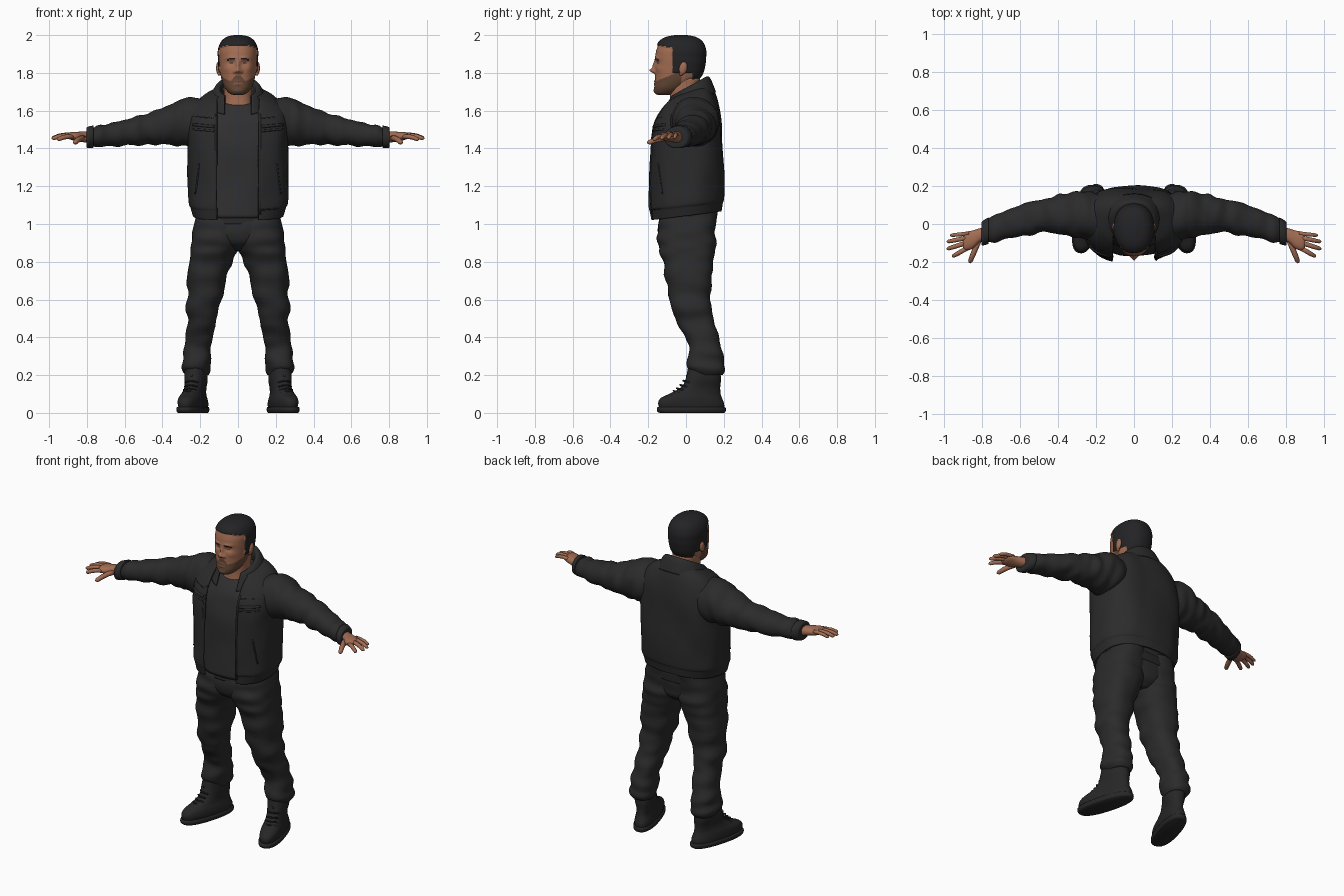
import bpy, bmesh, math
from mathutils import Vector, Matrix, noise
from mathutils.bvhtree import BVHTree

if "Cube" in bpy.data.objects:
    bpy.data.objects.remove(bpy.data.objects["Cube"])


def material(name, *rgb):
    mat = bpy.data.materials.new(name)
    mat.use_nodes = True
    mat.diffuse_color = (*rgb, 1)
    mat.node_tree.nodes["Principled BSDF"].inputs["Base Color"].default_value = (*rgb, 1)
    return mat


CLOTH = material("dark cloth", .024, .024, .025)
SHIRT = material("shirt grey", .029, .029, .031)
LEATHER = material("boot leather", .02, .02, .02)
SKIN = material("skin", .36, .15, .085)
HAIR = material("dark hair", .017, .017, .019)
BEARD = material("beard brown", .13, .065, .036)
LIPS = material("lips", .22, .085, .055)


def add_mirror(obj):
    mod = obj.modifiers.new("Mirror", "MIRROR")
    mod.use_mirror_merge = False


def build(name, rings, mat, closed=True, mirror=False, matrix=None):
    """Bridge a list of point rings into a smooth skin."""
    bm = bmesh.new()
    loops = [[bm.verts.new(p) for p in ring] for ring in rings]
    n = len(loops[0])
    for low, high in zip(loops, loops[1:]):
        for i in range(n if closed else n - 1):
            j = (i + 1) % n
            bm.faces.new((low[i], low[j], high[j], high[i]))
    if closed:
        bm.faces.new(loops[0][::-1])
        bm.faces.new(loops[-1])
    bmesh.ops.recalc_face_normals(bm, faces=bm.faces)
    if matrix:
        bm.transform(matrix)
    for f in bm.faces:
        f.smooth = True
    mesh = bpy.data.meshes.new(name)
    bm.to_mesh(mesh)
    bm.free()
    mesh.materials.append(mat)
    obj = bpy.data.objects.new(name, mesh)
    bpy.context.collection.objects.link(obj)
    if mirror:
        add_mirror(obj)
    return obj


def smooth_rows(rows, steps):
    """Catmull-Rom interpolation of section rows."""
    out = []
    for i in range(len(rows) - 1):
        quad = (rows[max(i - 1, 0)], rows[i], rows[i + 1], rows[min(i + 2, len(rows) - 1)])
        for s in range(steps):
            t = s / steps
            out.append([b + t / 2 * (c - a + t * (2*a - 5*b + 4*c - d + t * (3*(b - c) + d - a)))
                        for a, b, c, d in zip(*quad)])
    return out + [list(rows[-1])]


def loft(name, rows, mat, axis="z", n=48, steps=6, power=2.4, gap=0, fold=0, stretch=(6, 6, 16), **kw):
    """Rows hold: position, low and high bounds of both section axes, tilt."""
    rings = []
    for t, a0, a1, b0, b1, tilt in smooth_rows(rows, steps):
        ra, rb = (a1 - a0) / 2, (b1 - b0) / 2
        start, count = 0, n
        if gap:
            start = -math.acos(min(gap / ra, .8) ** (power / 2))
            count = n - 1
        span = math.pi - 2 * start if gap else math.tau
        ring = []
        for i in range(n):
            ang = start + span * i / count
            c, s = math.cos(ang), math.sin(ang)
            ca = math.copysign(abs(c) ** (2 / power), c)
            sb = math.copysign(abs(s) ** (2 / power), s)
            a, b = (a0 + a1) / 2 + ra * ca, (b0 + b1) / 2 + rb * sb
            p = Vector((a, b, t + tilt * b)) if axis == "z" else Vector((t, a, b))
            if fold:
                d = fold * noise.noise(Vector(x * k for x, k in zip(p, stretch)))
                p += d * (Vector((ca, sb, 0)) if axis == "z" else Vector((0, ca, sb)))
            ring.append(p)
        rings.append(ring)
    return build(name, rings, mat, closed=not gap, **kw)


def sym(rows):
    return [(z, -w, w, *rest) for z, w, *rest in rows]


def level(rows):
    return [(*r, 0) for r in rows]


def tube(name, pts, radii, mat, n=12, **kw):
    pts = [Vector(p) for p in pts]
    rings = []
    for i, (p, r) in enumerate(zip(pts, radii)):
        d = (pts[min(i + 1, len(pts) - 1)] - pts[max(i - 1, 0)]).normalized()
        u = d.cross(Vector((.1, .2, 1)) if abs(d.z) < .8 else Vector((0, 1, 0))).normalized()
        v = d.cross(u)
        rings.append([p + r * (u * math.cos(math.tau * k / n) + v * math.sin(math.tau * k / n))
                      for k in range(n)])
    return build(name, rings, mat, **kw)


# Trousers
loft("trouser_legs", level([
    (1.07, 0, .225, -.12, .16), (.95, -.01, .238, -.155, .158), (.87, .0, .255, -.142, .155),
    (.8, .035, .264, -.125, .145), (.6, .083, .268, -.085, .13), (.47, .115, .27, -.04, .152),
    (.35, .135, .285, .01, .186), (.26, .145, .296, .012, .205), (.225, .15, .292, .02, .205),
    (.2, .155, .275, .04, .19)]), CLOTH, fold=.016, steps=8, mirror=True)
loft("trouser_seat", sym(level([
    (.86, .05, -.07, .1), (.9, .14, -.13, .14), (.97, .215, -.15, .15), (1.1, .215, -.12, .155)])), CLOTH, fold=.008)
loft("belt", sym(level([(1.0, .222, -.146, .158), (1.05, .222, -.14, .158)])), LEATHER)

# Boots, toes turned outwards
turn = Matrix.Translation((.237, .035, 0)) @ Matrix.Rotation(math.radians(16), 4, "Z")
loft("boot_uppers", level([
    (.02, -.058, .058, -.185, .17), (.05, -.062, .062, -.19, .17), (.08, -.058, .058, -.17, .162),
    (.105, -.052, .052, -.115, .155), (.14, -.05, .05, -.055, .15), (.19, -.055, .055, -.035, .152),
    (.26, -.055, .055, -.02, .15)]), LEATHER, fold=.006, matrix=turn, mirror=True)
loft("boot_soles", level([
    (0, -.06, .06, -.18, .172), (.008, -.066, .066, -.193, .18), (.028, -.066, .066, -.194, .18),
    (.032, -.058, .058, -.18, .17)]), LEATHER, steps=2, matrix=turn, mirror=True)
for k in range(5):
    y, z = -.105 + .018 * k, .117 + .02 * k - .002 * k * (4 - k)
    tube(f"boot_lace_{k + 1}", [(-.035, y + .025, z - .01), (0, y, z), (.035, y + .025, z - .01)],
         [.005] * 3, LEATHER, n=6, matrix=turn, mirror=True)

# Shirt under the jacket
loft("shirt", sym([
    (1.04, .21, -.165, .15, .05), (1.2, .225, -.165, .16, 0), (1.4, .23, -.165, .165, 0),
    (1.52, .22, -.148, .16, 0), (1.6, .17, -.12, .14, .15), (1.66, .095, -.088, .1, .35)]),
    SHIRT, fold=.008, stretch=(9, 9, 6))

# Open jacket shell
jacket = loft("jacket_body", sym([
    (1.045, .232, -.186, .178, .13), (1.09, .246, -.192, .185, .12), (1.12, .256, -.196, .192, .1),
    (1.25, .256, -.192, .195, .05), (1.4, .258, -.188, .193, 0), (1.52, .262, -.172, .185, 0),
    (1.6, .25, -.14, .168, .08), (1.66, .19, -.105, .142, .22), (1.69, .12, -.08, .11, .4)]),
    CLOTH, n=72, power=2.6, gap=.11, fold=.012, stretch=(8, 8, 5))
tree = BVHTree.FromPolygons([v.co for v in jacket.data.vertices], [p.vertices for p in jacket.data.polygons])
collar = loft("collar", sym([
    (1.65, .1, -.08, .1, .5), (1.708, .098, -.085, .1, .55), (1.705, .118, -.1, .122, .55),
    (1.63, .16, -.13, .155, .42)]), CLOTH, power=2.2, gap=.07)
for obj, thick in ((jacket, .014), (collar, .01)):
    mod = obj.modifiers.new("Solidify", "SOLIDIFY")
    mod.thickness, mod.offset = thick, 0


def seam(name, ends, radius, mat=CLOTH):
    """Raised strip laid over the jacket front between two x, z points."""
    (xa, za), (xb, zb) = ends
    pts = []
    for i in range(9):
        x, z = xa + (xb - xa) * i / 8, za + (zb - za) * i / 8
        hit = tree.ray_cast(Vector((x, -1, z)), Vector((0, 1, 0)))[0]
        if hit:
            pts.append(hit - Vector((0, .007, 0)))
    tube(name, pts, [radius] * len(pts), mat, n=8, mirror=True)


seam("front_edge", ((.117, 1.05), (.117, 1.58)), .006)
seam("pocket_flap_top", ((.125, 1.515), (.235, 1.525)), .008)
seam("pocket_flap_bottom", ((.125, 1.492), (.235, 1.502)), .006)
seam("yoke_seam", ((.125, 1.56), (.235, 1.57)), .003)
seam("side_pocket", ((.225, 1.16), (.205, 1.32)), .005)
seam("hem_seam", ((.122, 1.075), (.235, 1.085)), .004)

# Sleeves
loft("sleeves", level([
    (.17, -.1, .16, 1.42, 1.66), (.25, -.085, .172, 1.41, 1.668), (.3, -.07, .17, 1.415, 1.655),
    (.38, -.06, .155, 1.42, 1.622), (.46, -.052, .137, 1.42, 1.59), (.55, -.055, .115, 1.415, 1.565),
    (.7, -.085, .065, 1.41, 1.53), (.76, -.1, .035, 1.41, 1.518), (.795, -.11, .012, 1.406, 1.51)]),
    CLOTH, axis="x", fold=.014, stretch=(18, 7, 7), steps=8, power=2.1, mirror=True)
loft("cuffs", level([
    (.765, -.102, .032, 1.406, 1.52), (.77, -.106, .033, 1.402, 1.521), (.798, -.114, .016, 1.402, 1.514),
    (.803, -.105, .005, 1.41, 1.505)]), CLOTH, axis="x", steps=2, power=2.1, mirror=True)

# Hands
loft("palms", level([
    (.77, -.085, -.012, 1.43, 1.49), (.81, -.095, -.022, 1.432, 1.49), (.85, -.13, -.034, 1.437, 1.488),
    (.885, -.138, -.042, 1.446, 1.486), (.9, -.125, -.055, 1.453, 1.48)]),
    SKIN, axis="x", n=24, power=2.3, mirror=True)
fingers = {
    "little_finger": ((.87, -.05, 1.472), (.968, -.06, 1.458), .0105),
    "ring_finger": ((.875, -.072, 1.472), (.986, -.094, 1.455), .0118),
    "middle_finger": ((.875, -.097, 1.468), (.986, -.132, 1.452), .0122),
    "index_finger": ((.87, -.122, 1.462), (.957, -.172, 1.447), .0122),
    "thumb": ((.815, -.08, 1.455), (.866, -.205, 1.43), .0145)}
for name, (base, tip, r) in fingers.items():
    base, tip = Vector(base), Vector(tip)
    arch = Vector((0, 0, .006))
    tube(name + "s", [base, base.lerp(tip, .35) + arch, base.lerp(tip, .65) + arch, base.lerp(tip, .92), tip],
         [r * 1.1, r * 1.02, r, r * .85, r * .3], SKIN, mirror=True)

# Neck and head
loft("neck", sym(level([
    (1.57, .1, -.095, .09), (1.63, .08, -.088, .08), (1.68, .075, -.085, .07), (1.77, .078, -.09, .075)])), SKIN)
head = loft("head", sym(level([
    (1.684, .026, -.15, -.08), (1.692, .046, -.162, -.05), (1.72, .07, -.168, 0), (1.76, .086, -.164, .055),
    (1.8, .094, -.164, .085), (1.85, .099, -.162, .097), (1.88, .1, -.163, .1), (1.92, .1, -.157, .1),
    (1.96, .085, -.14, .084), (1.984, .057, -.105, .05), (1.994, .015, -.05, 0)])),
    SKIN, n=144, steps=9, power=2.25)
# Face relief: x, z, widths, and forward push
relief = [(0, 1.812, .014, .012, .027), (0, 1.84, .010, .024, .014), (.018, 1.806, .008, .008, .01),
          (.036, 1.852, .018, .011, -.012), (.036, 1.88, .025, .008, .006), (.06, 1.82, .02, .016, .005),
          (0, 1.755, .022, .005, .006), (0, 1.741, .018, .005, .005), (0, 1.703, .025, .012, .006),
          (.036, 1.851, .012, .005, .005)]


def hair_zone(x, y, z):
    if y > .03:
        return z > 1.765
    return z > 1.945 - .25 * max(0, abs(x) - .045) or (y > -.07 and z > 1.8)


def face_material(x, y, z):
    x = abs(x)
    if hair_zone(x, y, z):
        return HAIR
    if y < -.1 and .014 < x < .058 and abs(z - 1.874 + .004 * (x > .045)) < .0045:
        return HAIR
    if y < -.1 and .024 < x < .046 and abs(z - 1.851) < .0025:
        return HAIR
    if x < .024 and 1.738 < z < 1.75 and y < -.1:
        return LIPS
    if y < -.025 and (z < 1.755 + .42 * (y + .16) or (x < .042 - (z - 1.755) and z < 1.784)):
        return BEARD
    return SKIN


palette = [SKIN, HAIR, BEARD, LIPS]
for mat in palette[1:]:
    head.data.materials.append(mat)
for f in head.data.polygons:
    f.material_index = palette.index(face_material(*f.center))
for v in head.data.vertices:
    x, y, z = v.co
    if hair_zone(x, y, z):
        v.co += Vector((x, y + .03, (z - 1.86) * .8)).normalized() * .007
    elif y < -.06:
        for cx, cz, sx, sz, push in relief:
            v.co.y -= push * math.exp(-((abs(x) - cx) / sx) ** 2 - ((z - cz) / sz) ** 2)

# Ears
for name, centre, size in (("ears", (.104, -.015, 1.825), (.012, .021, .034)),
                           ("ear_lobes", (.1, -.024, 1.798), (.009, .011, .013))):
    bm = bmesh.new()
    bmesh.ops.create_uvsphere(bm, u_segments=20, v_segments=12, radius=1)
    bm.transform(Matrix.Translation(centre) @ Matrix.Rotation(-.2, 4, "X") @ Matrix.Diagonal((*size, 1)))
    mesh = bpy.data.meshes.new(name)
    for f in bm.faces:
        f.smooth = True
    bm.to_mesh(mesh)
    bm.free()
    mesh.materials.append(SKIN)
    ear = bpy.data.objects.new(name, mesh)
    bpy.context.collection.objects.link(ear)
    add_mirror(ear)
